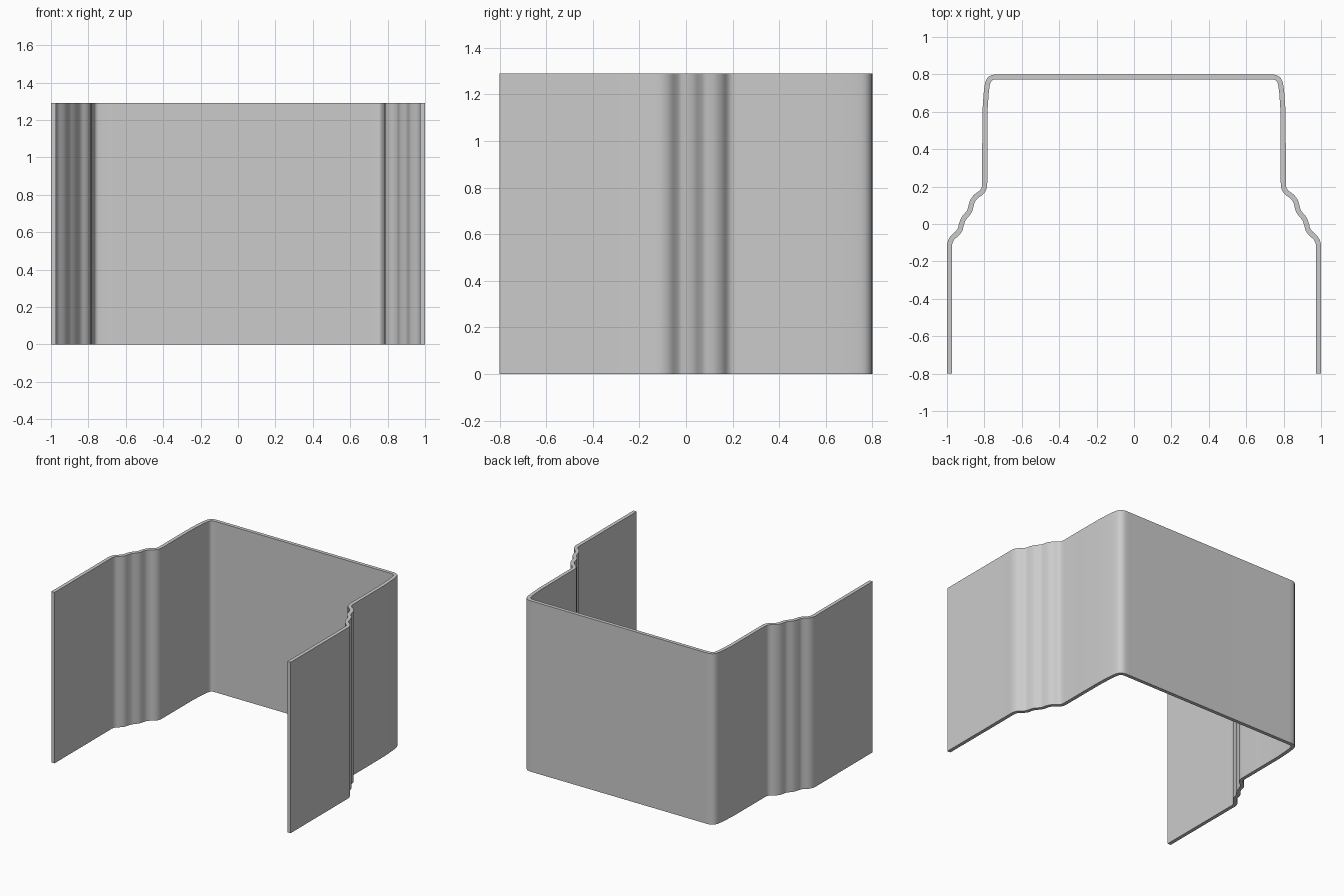
import bpy, bmesh
from mathutils import Vector

if "Cube" in bpy.data.objects:
    bpy.data.objects.remove(bpy.data.objects["Cube"])

HEIGHT, THICK, SUB = 1.29, 0.027, 3

# Centreline of the right half: front flange, rippled step, side wall, back corner
half = [(0.986, -0.8), (0.986, -0.45), (0.986, -0.14), (0.985, -0.105), (0.973, -0.077),
        (0.949, -0.054), (0.931, -0.032), (0.922, 0.0), (0.911, 0.028), (0.893, 0.05),
        (0.878, 0.072), (0.870, 0.102), (0.862, 0.125), (0.844, 0.148), (0.818, 0.167),
        (0.803, 0.188), (0.798, 0.22), (0.798, 0.4), (0.797, 0.6), (0.791, 0.69),
        (0.784, 0.745), (0.775, 0.770), (0.757, 0.783), (0.728, 0.7865), (0.69, 0.7865)]


def smooth_path(pts, sub):
    """Monotone-safe Hermite curve through the points, straight on long runs."""
    p = [Vector(q) for q in pts]
    out = []
    for i in range(len(p) - 1):
        a, b = p[i], p[i + 1]
        if (b - a).length > 0.08:
            out.append(a)
            continue
        c0, c1 = p[max(i - 1, 0)], p[min(i + 2, len(p) - 1)]
        L = (b - a).length
        m0, m1 = (b - c0).normalized() * L, (c1 - a).normalized() * L
        for k in range(sub):
            t = k / sub
            out.append(a * (2*t**3 - 3*t**2 + 1) + m0 * (t**3 - 2*t**2 + t)
                       + b * (3*t**2 - 2*t**3) + m1 * (t**3 - t**2))
    return out + [p[-1]]


right = smooth_path(half, SUB)
path = right + [Vector((-q.x, q.y)) for q in reversed(right)]

# Offset the centreline both ways, then extrude to full height
bm = bmesh.new()
rows = []
for i, q in enumerate(path):
    d = (path[min(i + 1, len(path) - 1)] - path[max(i - 1, 0)]).normalized()
    n = Vector((d.y, -d.x)) * THICK / 2
    rows.append([bm.verts.new((*(q + n * s), z))
                 for s, z in ((1, 0), (1, HEIGHT), (-1, HEIGHT), (-1, 0))])
for a, b in zip(rows, rows[1:]):
    for k in range(4):
        j = (k + 1) % 4
        bm.faces.new((a[k], b[k], b[j], a[j]))
bm.faces.new(rows[0])
bm.faces.new(rows[-1])
bmesh.ops.recalc_face_normals(bm, faces=bm.faces)

mesh = bpy.data.meshes.new("bent_panel")
bm.to_mesh(mesh)
bm.free()
panel = bpy.data.objects.new("bent_panel", mesh)
bpy.context.collection.objects.link(panel)
bpy.context.view_layer.objects.active = panel
panel.select_set(True)
bpy.ops.object.shade_smooth_by_angle()
